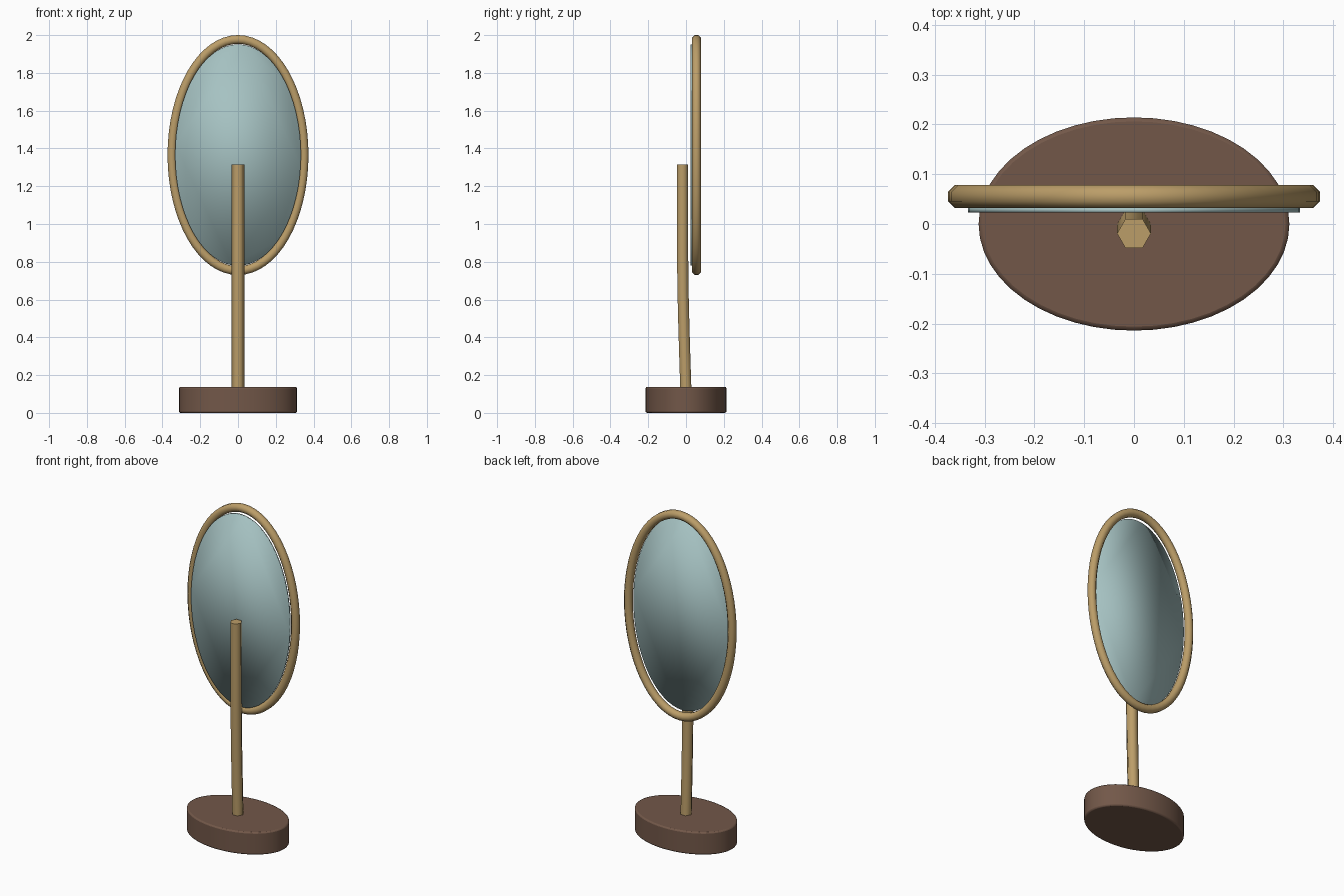
import bpy, bmesh
from math import cos, sin, pi, radians
from mathutils import Vector

cube = bpy.data.objects.get("Cube")
if cube:
    bpy.data.objects.remove(cube)


def material(name, rgb):
    m = bpy.data.materials.new(name)
    m.use_nodes = True
    m.diffuse_color = (*rgb, 1)
    m.node_tree.nodes["Principled BSDF"].inputs["Base Color"].default_value = (*rgb, 1)
    return m


brass = material("brass", (0.50, 0.34, 0.14))
wood = material("dark wood", (0.17, 0.097, 0.066))
glass = material("mirror glass", (0.38, 0.54, 0.54))


def ellipse(center, u, v, count, turn=0.0):
    """Points round an ellipse with half axes u and v."""
    return [center + u * cos(a) + v * sin(a)
            for a in (2 * pi * (i + turn) / count for i in range(count))]


def loft(name, rings, mat, closed=False, bevel=0.0, angle=None):
    """Skin a list of point rings, capping the ends unless closed."""
    bm = bmesh.new()
    loops = [[bm.verts.new(p) for p in ring] for ring in rings]
    pairs = list(zip(loops, loops[1:]))
    if closed:
        pairs.append((loops[-1], loops[0]))
    for a, b in pairs:
        for i in range(len(a)):
            j = (i + 1) % len(a)
            bm.faces.new((a[i], a[j], b[j], b[i]))
    if not closed:
        bm.faces.new(loops[0])
        bm.faces.new(loops[-1])
    bmesh.ops.recalc_face_normals(bm, faces=bm.faces)
    mesh = bpy.data.meshes.new(name)
    bm.to_mesh(mesh)
    bm.free()
    mesh.materials.append(mat)
    ob = bpy.data.objects.new(name, mesh)
    bpy.context.collection.objects.link(ob)
    if bevel:
        mod = ob.modifiers.new("soft edge", 'BEVEL')
        mod.width, mod.segments = bevel, 2
        mod.limit_method, mod.angle_limit = 'ANGLE', radians(40)
    bpy.ops.object.select_all(action='DESELECT')
    ob.select_set(True)
    bpy.context.view_layer.objects.active = ob
    if angle:
        bpy.ops.object.shade_smooth_by_angle(angle=radians(angle))
    else:
        bpy.ops.object.shade_smooth()
    return ob


X, Y, Z = Vector((1, 0, 0)), Vector((0, 1, 0)), Vector((0, 0, 1))

# Oval base
loft("base", [ellipse(Z * z, X * 0.312, Y * 0.214, 48) for z in (0, 0.138)],
     wood, bevel=0.008, angle=40)

# Hexagonal stem, leaning forward and then rising straight
path = [(0.0, 0.1), (-0.005, 0.25), (-0.011, 0.45), (-0.016, 0.65),
        (-0.018, 0.85), (-0.019, 1.314)]
loft("stem", [ellipse(Vector((0, y, z)), X * 0.034, Y * 0.034, 6) for y, z in path],
     brass, angle=65)

# Oval frame: an octagonal tube swept round an ellipse
center = Vector((0, 0.055, 1.365))
tube = []
for p in ellipse(center, X * 0.35, Z * 0.612, 64):
    d = p - center
    out = Vector((d.x / 0.35 ** 2, 0, d.z / 0.612 ** 2)).normalized()
    tube.append(ellipse(p, out * 0.025, Y * 0.025, 8, 0.5))
loft("mirror_frame", tube, brass, closed=True)

# Thin glass disc, smooth across its rim
loft("mirror_glass", [ellipse(Vector((0, y, 1.365)), X * 0.333, Z * 0.586, 64)
                      for y in (0.023, 0.032)], glass)
